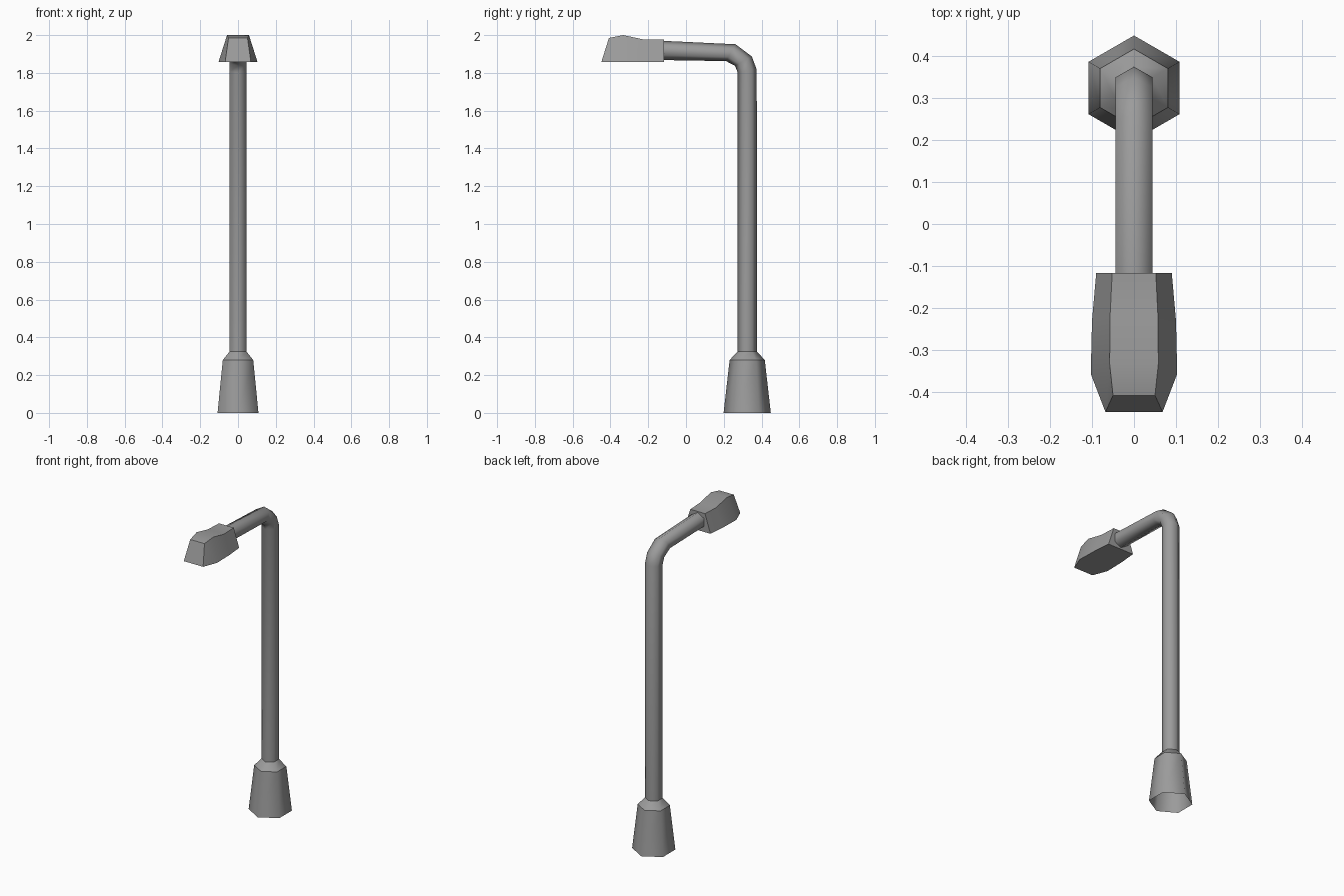
import bpy
from math import sin, cos, pi
from mathutils import Vector

if "Cube" in bpy.data.objects:
    bpy.data.objects.remove(bpy.data.objects["Cube"])

# Dark grey painted metal
METAL = bpy.data.materials.new("dark_grey_metal")
METAL.diffuse_color = (0.33, 0.33, 0.33, 1)
METAL.use_nodes = True
METAL.node_tree.nodes["Principled BSDF"].inputs["Base Color"].default_value = METAL.diffuse_color


def loft(name, rings, capped=False, sharp_rings=(), sharp_lengthwise=False):
    """Skin a list of equal-length vertex rings with smooth-shaded quads."""
    n = len(rings[0])
    verts = [v for ring in rings for v in ring]
    faces = [(r * n + i, r * n + (i + 1) % n, (r + 1) * n + (i + 1) % n, (r + 1) * n + i)
             for r in range(len(rings) - 1) for i in range(n)]
    if capped:
        faces.append(tuple(reversed(range(n))))
        faces.append(tuple(range(len(verts) - n, len(verts))))
    mesh = bpy.data.meshes.new(name)
    mesh.from_pydata(verts, [], faces)
    mesh.materials.append(METAL)
    mesh.polygons.foreach_set("use_smooth", [True] * len(faces))
    for e in mesh.edges:
        a, b = (v // n for v in e.vertices)
        e.use_edge_sharp = a in sharp_rings if a == b else sharp_lengthwise
    obj = bpy.data.objects.new(name, mesh)
    bpy.context.collection.objects.link(obj)
    return obj


def hex_ring(y, z, radius, tilt=0.0):
    """Hexagon across a path in the YZ plane; tilt 0 = horizontal ring."""
    out = Vector((0, cos(tilt), sin(tilt)))
    side = Vector((1, 0, 0))
    centre = Vector((0, y, z))
    return [centre + radius * (sin(-i * pi / 3) * side + cos(i * pi / 3) * out)
            for i in range(6)]


# Flared base sleeve, open underneath
AXIS = 0.324
base_profile = [(0.125, 0.0), (0.093, 0.28), (0.051, 0.325)]
loft("base_sleeve", [hex_ring(AXIS, z, r) for r, z in base_profile], sharp_rings=(1,))

# Pole with bent arm
path = [(AXIS, 0.32, 0), (AXIS, 1.81, 8), (0.304, 1.862, 29),
        (0.237, 1.907, 61), (-0.13, 1.919, 88)]
loft("pole_and_arm", [hex_ring(y, z, 0.051, t * pi / 180) for y, z, t in path])

# Lamp head: (bottom y, bottom half width, top y, top half width, top z)
BOTTOM = 1.858
sections = [(-0.117, 0.09, -0.117, 0.052, 1.976),
            (-0.23, 0.10, -0.22, 0.057, 1.976),
            (-0.357, 0.103, -0.333, 0.058, 2.0),
            (-0.448, 0.068, -0.408, 0.05, 1.985)]
loft("lamp_head", [[(-bw, by, BOTTOM), (bw, by, BOTTOM), (tw, ty, tz), (-tw, ty, tz)]
                   for by, bw, ty, tw, tz in sections],
     capped=True, sharp_rings=(0, 3), sharp_lengthwise=True)
